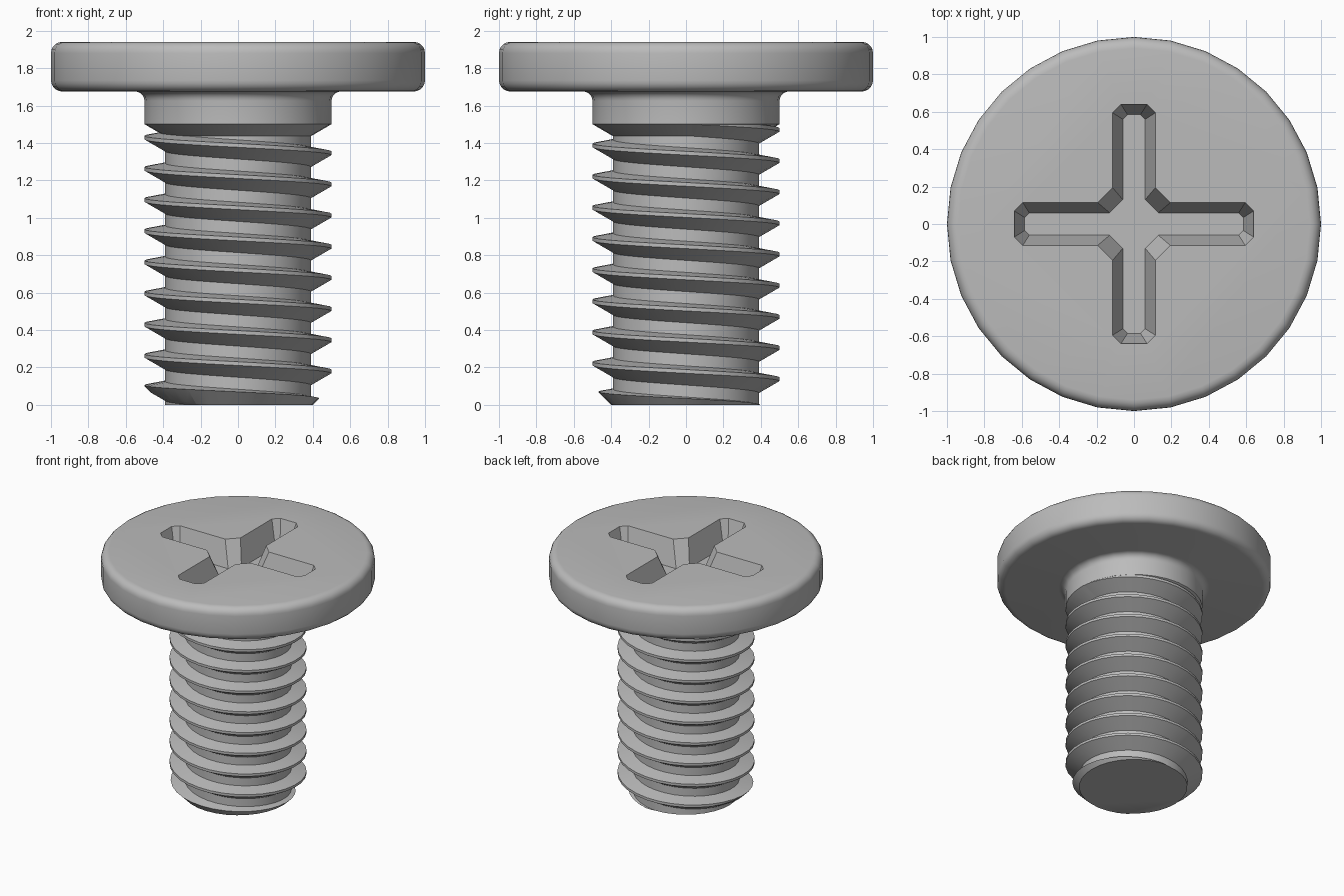
import bpy, bmesh, math

cube = bpy.data.objects.get("Cube")
if cube:
    bpy.data.objects.remove(cube)

SEG = 32
PITCH = 1 / 6
CREST, ROOT = 0.5, 0.39
NECK_Z, TOP_Z = 1.5, 1.94

steel = bpy.data.materials.new("grey steel")
steel.use_nodes = True
GREY = (0.5, 0.5, 0.5, 1)
steel.diffuse_color = GREY
steel.node_tree.nodes["Principled BSDF"].inputs["Base Color"].default_value = GREY


def finish(name, bm):
    bmesh.ops.recalc_face_normals(bm, faces=bm.faces)
    mesh = bpy.data.meshes.new(name)
    bm.to_mesh(mesh)
    bm.free()
    mesh.materials.append(steel)
    obj = bpy.data.objects.new(name, mesh)
    bpy.context.collection.objects.link(obj)
    return obj


def loft(name, rings):
    """Closed solid from a stack of equally long rings of points."""
    bm = bmesh.new()
    loops = [[bm.verts.new(p) for p in ring] for ring in rings]
    for a, b in zip(loops, loops[1:]):
        for i in range(len(a)):
            j = (i + 1) % len(a)
            bm.faces.new((a[i], a[j], b[j], b[i]))
    bm.faces.new(loops[0])
    bm.faces.new(loops[-1])
    return finish(name, bm)


def lathe(name, profile):
    angles = [2 * math.pi * i / SEG for i in range(SEG)]
    return loft(name, [[(r * math.cos(a), r * math.sin(a), z) for a in angles]
                       for r, z in profile])


def arc(cx, cz, radius, start, end, steps=5):
    angles = [math.radians(start + (end - start) * i / steps) for i in range(steps + 1)]
    return [(cx + radius * math.cos(a), cz + radius * math.sin(a)) for a in angles]


def boolean(obj, cutter, operation):
    cutter.hide_render = True
    mod = obj.modifiers.new("cut", "BOOLEAN")
    mod.object, mod.operation, mod.solver = cutter, operation, "EXACT"
    bpy.context.view_layer.objects.active = obj
    bpy.ops.object.modifier_apply(modifier=mod.name)
    bpy.data.objects.remove(cutter)


# Head and neck: rounded disc, fillet, plain collar and thread run-out cone
head = lathe("head_and_neck",
             [(ROOT, NECK_Z - 0.064), (CREST, NECK_Z)]
             + arc(0.55, 1.625, 0.05, 180, 90)
             + arc(0.94, 1.735, 0.06, -90, 0)
             + arc(0.94, TOP_Z - 0.06, 0.06, 0, 90))


# Cross recess with sloping walls and chamfered corners
def cross(inner, side, tip, half, chamfer, z):
    arm = [(inner, -half), (side, -half), (tip, chamfer - half),
           (tip, half - chamfer), (side, half), (inner, half)]
    ring = []
    for _ in range(4):
        ring += [(x, y, z) for x, y in arm]
        arm = [(-y, x) for x, y in arm]
    return ring


rim = (0.195, 0.595, 0.64, 0.115, 0.045)
recess = loft("recess_cutter", [cross(0.13, 0.56, 0.585, 0.06, 0.025, TOP_Z - 0.2),
                                cross(*rim, TOP_Z), cross(*rim, TOP_Z + 0.1)])
boolean(head, recess, "DIFFERENCE")

# Threaded shaft: helical ribbon, trimmed flat at both ends
bm = bmesh.new()
section = [(CREST, 0), (CREST, 0.02), (ROOT, 0.083), (ROOT, 0.147)]
start_z = 1.355 + 3 * PITCH
columns = []
for i in range(14 * SEG + 1):
    a, z = 2 * math.pi * i / SEG, start_z - PITCH * i / SEG
    columns.append([bm.verts.new((r * math.cos(a), r * math.sin(a), z - drop))
                    for r, drop in section])
for i in range(len(columns) - SEG - 1):
    left = columns[i] + [columns[i + SEG][0]]
    right = columns[i + 1] + [columns[i + SEG + 1][0]]
    for j in range(4):
        bm.faces.new((left[j], left[j + 1], right[j + 1], right[j]))
for z, direction in ((NECK_Z - 0.001, 1), (0, -1)):
    cut = bmesh.ops.bisect_plane(bm, geom=bm.verts[:] + bm.edges[:] + bm.faces[:],
                                 plane_co=(0, 0, z), plane_no=(0, 0, direction),
                                 clear_outer=True)
    edges = [e for e in cut["geom_cut"] if isinstance(e, bmesh.types.BMEdge)]
    bmesh.ops.contextual_create(bm, geom=edges)
shaft = finish("threaded_shaft", bm)

# Chamfered tip
envelope = lathe("tip_cutter", [(0.3, -0.1), (0.6, 0.2), (0.6, 1.7)])
boolean(shaft, envelope, "INTERSECT")

# Smooth shading with sharp edges kept
for obj in (head, shaft):
    bpy.ops.object.select_all(action="DESELECT")
    obj.select_set(True)
    bpy.context.view_layer.objects.active = obj
    bpy.ops.object.shade_smooth_by_angle(angle=math.radians(30))
